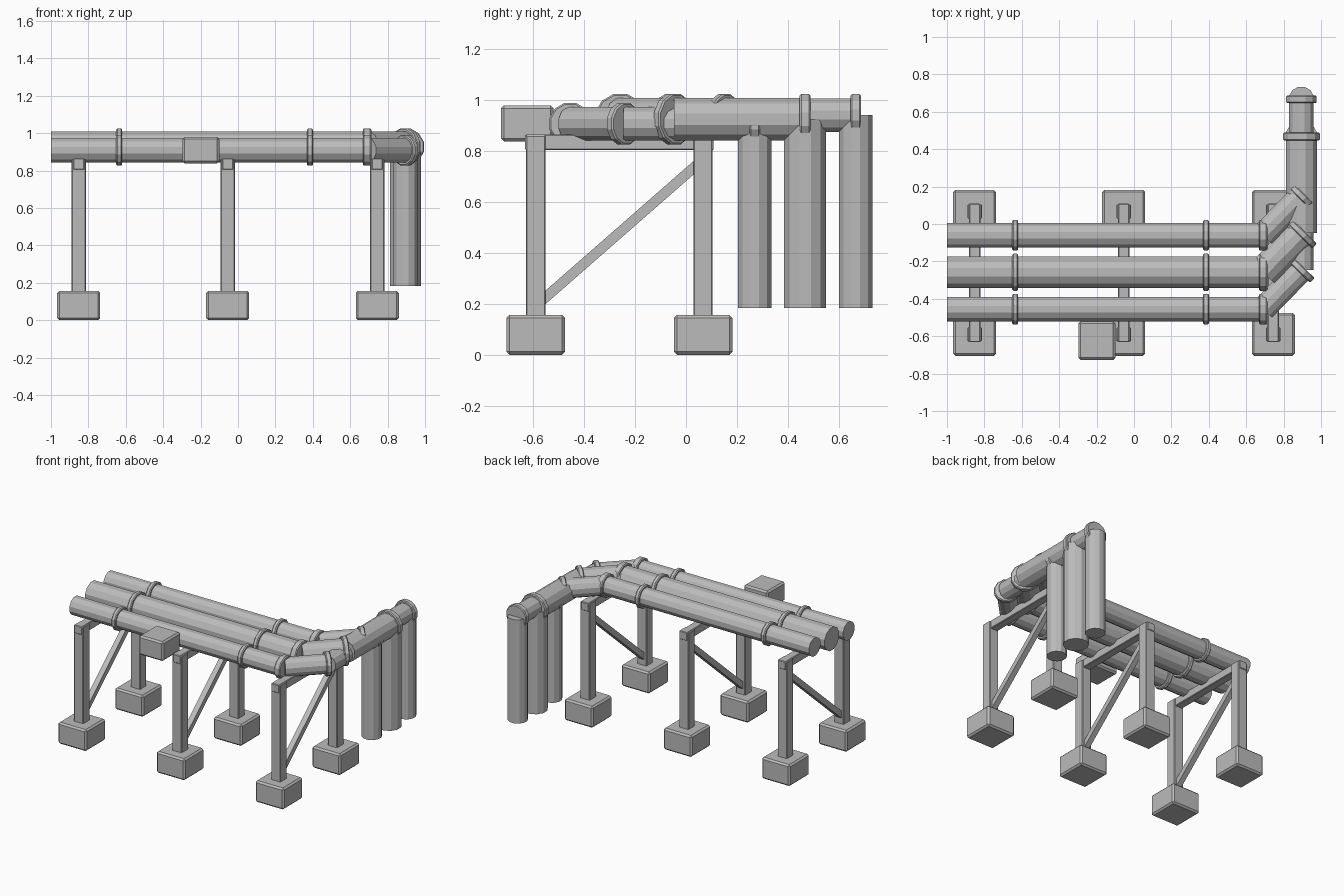
import bpy, math
from mathutils import Vector

cube = bpy.data.objects.get("Cube")
if cube:
    bpy.data.objects.remove(cube, do_unlink=True)

grey = bpy.data.materials.new("plain grey")
grey.use_nodes = True
colour = (0.5, 0.5, 0.5, 1)
grey.diffuse_color = colour
grey.node_tree.nodes["Principled BSDF"].inputs["Base Color"].default_value = colour

SIDES = 12


def finish(name, bevel):
    ob = bpy.context.object
    ob.name = name
    ob.data.materials.append(grey)
    if bevel:
        mod = ob.modifiers.new("soft edges", "BEVEL")
        mod.width = bevel
        mod.segments = 1
        mod.limit_method = "ANGLE"
        mod.angle_limit = math.radians(40)
    return ob


def box(name, lo, hi, bevel=0.0):
    lo, hi = Vector(lo), Vector(hi)
    bpy.ops.mesh.primitive_cube_add(size=1, location=(lo + hi) / 2)
    bpy.context.object.scale = hi - lo
    bpy.ops.object.transform_apply(location=False, rotation=False, scale=True)
    return finish(name, bevel)


def tube(name, a, b, radius, bevel=0.0):
    """Twelve-sided cylinder from a to b, flats facing the axes."""
    a, b = Vector(a), Vector(b)
    d = b - a
    bpy.ops.mesh.primitive_cylinder_add(
        vertices=SIDES, radius=radius / math.cos(math.pi / SIDES), depth=d.length,
        rotation=(0, 0, math.pi / SIDES))
    bpy.ops.object.transform_apply(location=False, rotation=True, scale=False)
    ob = bpy.context.object
    ob.location = (a + b) / 2
    ob.rotation_euler = (0, math.atan2(math.hypot(d.x, d.y), d.z), math.atan2(d.y, d.x))
    return finish(name, bevel)


def collar(name, centre, direction, radius, width=0.036):
    c, d = Vector(centre), Vector(direction).normalized() * width / 2
    return tube(name, c - d, c + d, radius, 0.006)


# Support frames
FRONT, BACK = -0.59, 0.067
for side, x in (("right", -0.852), ("middle", -0.055), ("left", 0.745)):
    for end, y in (("front", FRONT), ("back", BACK)):
        box(f"{side}_{end}_footing", (x - 0.115, y - 0.115, 0),
            (x + 0.115, y + 0.115, 0.157), 0.012)
        box(f"{side}_{end}_post", (x - 0.038, y - 0.038, 0.14),
            (x + 0.038, y + 0.038, 0.862), 0.004)
    box(f"{side}_cross_beam", (x - 0.03, FRONT - 0.042, 0.805),
        (x + 0.03, BACK + 0.042, 0.865), 0.004)
    # Diagonal brace rising to the back post
    a, b = Vector((x, FRONT + 0.02, 0.21)), Vector((x, BACK - 0.02, 0.75))
    d = b - a
    brace = box(f"{side}_brace", (-0.02, -d.length / 2, -0.02), (0.02, d.length / 2, 0.02))
    brace.location = (a + b) / 2
    brace.rotation_euler.x = math.atan2(d.z, d.y)

# Pipe runs: straight, angled, straight back, then down
BEND_X, TURN_X, RUN = 0.69, 0.895, 0.21
for name, y, z, r, drop_y in (("front", -0.455, 0.908, 0.066, 0.27),
                              ("middle", -0.258, 0.926, 0.083, 0.468),
                              ("back", -0.06, 0.942, 0.066, 0.667)):
    big = r + 0.016
    bend = (BEND_X, y, z)
    turn = (TURN_X, y + RUN, z)
    drop = (TURN_X, drop_y, z)
    tube(f"{name}_long_pipe", (-1, y, z), bend, r)
    tube(f"{name}_angled_pipe", bend, turn, r)
    tube(f"{name}_rear_pipe", turn, (TURN_X, drop_y + 0.012, z), r)
    tube(f"{name}_down_pipe", (TURN_X, drop_y, 0.183), drop, r)
    for i, x in enumerate((-0.635, 0.385, BEND_X)):
        collar(f"{name}_collar_{i + 1}", (x, y, z), (1, 0, 0), big,
               0.045 if x == BEND_X else 0.032)
    collar(f"{name}_turn_collar", turn, (TURN_X - BEND_X, RUN, 0), big)
    collar(f"{name}_end_collar", drop, (0, 1, 0), big, 0.042)

# Control box hung on the front pipe
box("control_box", (-0.297, -0.727, 0.838), (-0.1, -0.52, 0.98), 0.012)
